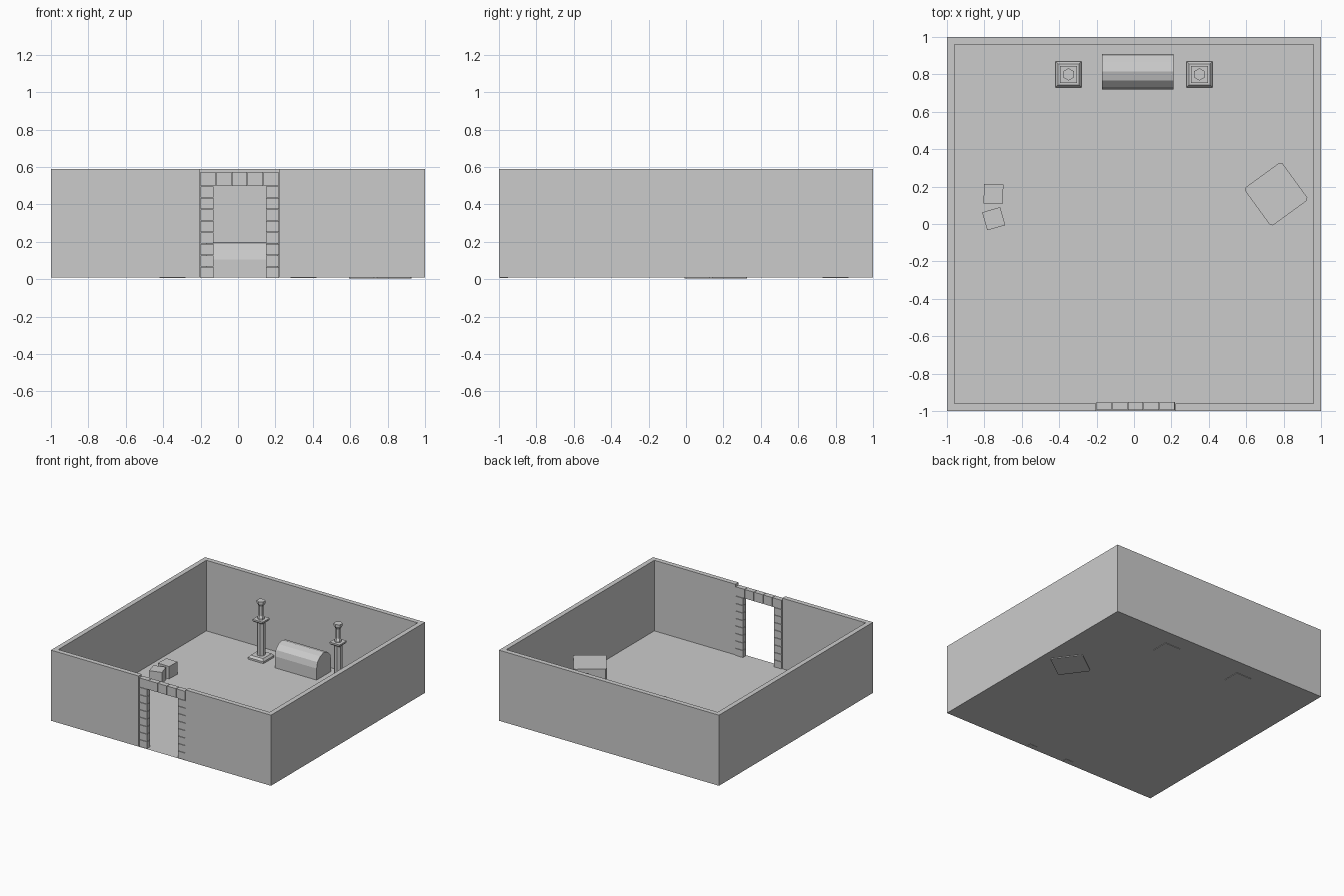
import bpy, bmesh, math
from mathutils import Matrix, Vector

if "Cube" in bpy.data.objects:
    bpy.data.objects.remove(bpy.data.objects["Cube"])


def finish(name, bm, loc=(0, 0, 0), rot=0.0):
    bmesh.ops.recalc_face_normals(bm, faces=bm.faces[:])
    me = bpy.data.meshes.new(name)
    bm.to_mesh(me)
    bm.free()
    ob = bpy.data.objects.new(name, me)
    ob.location = loc
    ob.rotation_euler.z = rot
    bpy.context.collection.objects.link(ob)
    return ob


def prism(name, outline, depth, axis, loc=(0, 0, 0)):
    """Extrude an outline of 3D points along an axis."""
    bm = bmesh.new()
    f = bm.faces.new([bm.verts.new(p) for p in outline])
    ext = bmesh.ops.extrude_face_region(bm, geom=[f])
    bmesh.ops.translate(bm, vec=Vector(axis) * depth,
                        verts=[g for g in ext['geom'] if isinstance(g, bmesh.types.BMVert)])
    return finish(name, bm, loc)


def box(name, lo, hi, rot=0.0, bevel=0.0):
    size = [b - a for a, b in zip(lo, hi)]
    mid = [(a + b) / 2 for a, b in zip(lo, hi)]
    bm = bmesh.new()
    bmesh.ops.create_cube(bm, size=1, matrix=Matrix.Diagonal((*size, 1)))
    if bevel:
        edges = [e for e in bm.edges if abs(e.verts[0].co.z - e.verts[1].co.z) > 0.01]
        bmesh.ops.bevel(bm, geom=edges, offset=bevel, segments=1, affect='EDGES')
    return finish(name, bm, mid, rot)


def stack(name, profile, sides, loc, turn=0.0):
    """Lathe a (radius, height) profile with a few flat sides."""
    bm = bmesh.new()
    rings = []
    for r, z in profile:
        rings.append([bm.verts.new((r * math.cos(turn + math.tau * i / sides),
                                    r * math.sin(turn + math.tau * i / sides), z))
                      for i in range(sides)])
    for a, b in zip(rings, rings[1:]):
        for i in range(sides):
            j = (i + 1) % sides
            bm.faces.new((a[i], a[j], b[j], b[i]))
    bm.faces.new(rings[0])
    bm.faces.new(rings[-1])
    return finish(name, bm, loc)


FLOOR, TOP, IN = 0.01, 0.59, 0.96
DOOR_L, DOOR_R = -0.203, 0.223

# Walls: one C-shaped footprint left open at the doorway
footprint = [(DOOR_R, -1), (1, -1), (1, 1), (-1, 1), (-1, -1), (DOOR_L, -1),
             (DOOR_L, -IN), (-IN, -IN), (-IN, IN), (IN, IN), (IN, -IN), (DOOR_R, -IN)]
prism("walls", [(x, y, FLOOR) for x, y in footprint], TOP - FLOOR, (0, 0, 1))

# Floor
bm = bmesh.new()
bm.faces.new([bm.verts.new((x, y, FLOOR)) for x, y in
              ((-IN, -IN), (DOOR_L, -IN), (DOOR_L, -1), (DOOR_R, -1),
               (DOOR_R, -IN), (IN, -IN), (IN, IN), (-IN, IN))])
floor = finish("floor", bm)
if floor.data.polygons[0].normal.z < 0:
    floor.data.flip_normals()

# Door frame of stone blocks
step = (0.50 - 0.008) / 8
for side, x0 in (("left", -0.20), ("right", 0.15)):
    for i in range(8):
        z = 0.008 + i * step
        box(f"door_block_{side}_{i}", (x0, -0.995, z), (x0 + 0.069, -0.953, z + step - 0.003))
for i in range(5):
    x = -0.20 + i * 0.084
    box(f"lintel_block_{i}", (x, -0.995, 0.50), (x + 0.081, -0.953, 0.574))

# Chest: box body with a barrel lid
box("chest_body", (-0.17, 0.72, FLOOR), (0.21, 0.91, 0.105))
lid = [(-0.17, 0.815 + 0.095 * math.cos(math.pi * i / 6),
        0.105 + 0.095 * math.sin(math.pi * i / 6)) for i in range(7)]
prism("chest_lid", lid, 0.38, (1, 0, 0))

# Pedestals with candles
q = math.sqrt(2)
for side, x in (("left", -0.35), ("right", 0.35)):
    at = (x, 0.80, 0)
    stack(f"pedestal_base_{side}", [(0.07 * q, 0.006), (0.07 * q, 0.025), (0.056 * q, 0.042)],
          4, at, math.pi / 4)
    stack(f"pedestal_shaft_{side}", [(0.032, 0.04), (0.032, 0.32)], 8, at, math.pi / 8)
    stack(f"pedestal_cap_{side}", [(0.036 * q, 0.312), (0.046 * q, 0.322), (0.046 * q, 0.335)],
          4, at, math.pi / 4)
    stack(f"candle_{side}", [(0.026, 0.335), (0.026, 0.35), (0.018, 0.365), (0.018, 0.44),
                             (0.033, 0.465), (0.033, 0.485)], 6, at, math.pi / 6)

# Small crates on the left
box("crate_small_back", (-0.803, 0.108, FLOOR), (-0.70, 0.213, 0.112), math.radians(-2))
box("crate_small_front", (-0.80, -0.022, FLOOR), (-0.70, 0.078, 0.11), math.radians(16))

# Large crate on the right
box("crate_large", (0.636, 0.035, 0.003), (0.884, 0.285, 0.235), math.radians(36), 0.012)
